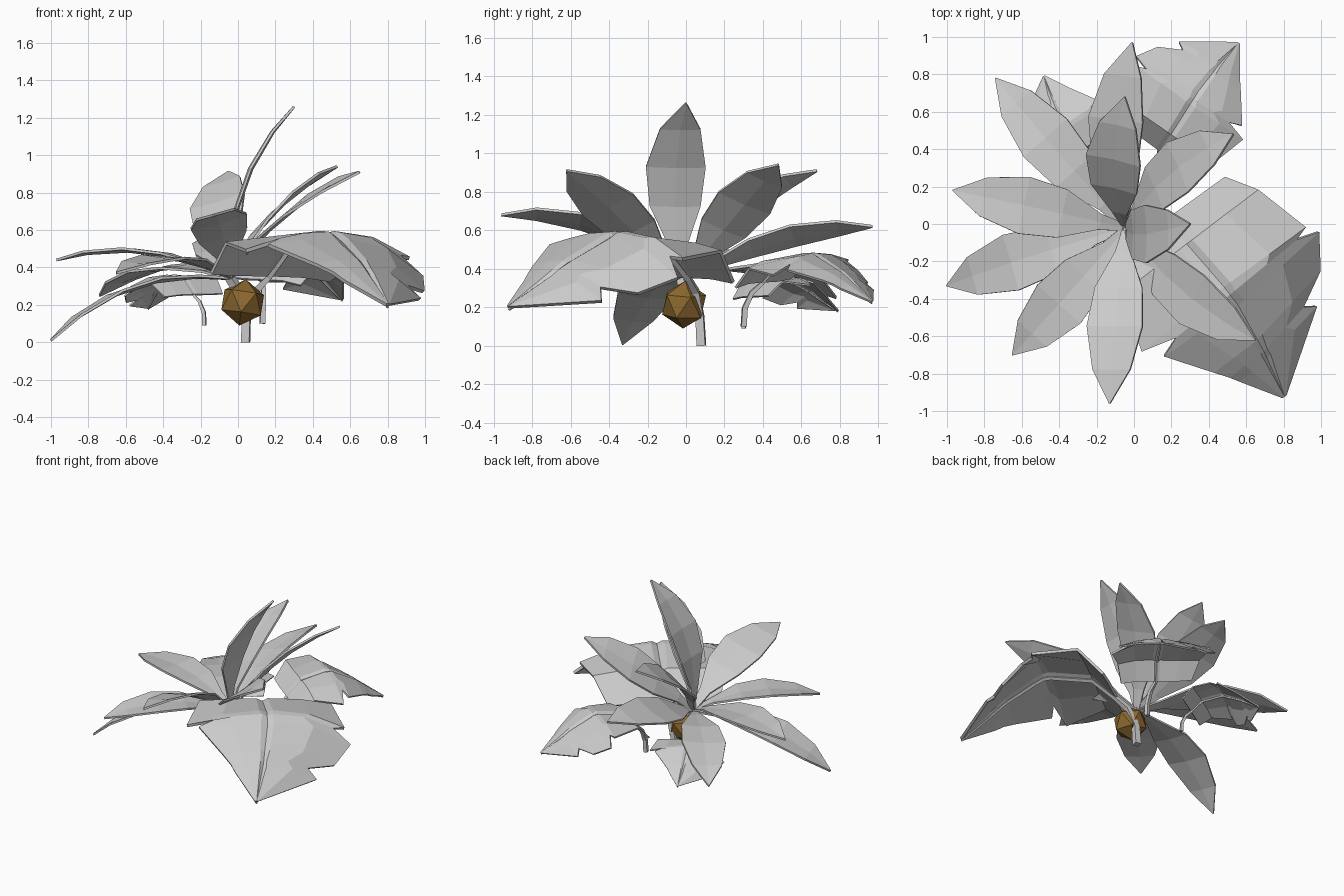
import bpy
from math import atan2, hypot
from mathutils import Vector, Matrix

cube = bpy.data.objects.get("Cube")
if cube:
    bpy.data.objects.remove(cube, do_unlink=True)


def material(name, rgb):
    m = bpy.data.materials.new(name)
    m.use_nodes = True
    m.diffuse_color = (*rgb, 1)
    m.node_tree.nodes["Principled BSDF"].inputs["Base Color"].default_value = (*rgb, 1)
    return m


GREY = material("pale grey", (0.6, 0.6, 0.6))
BROWN = material("seed brown", (0.26, 0.14, 0.027))


def sheet(name, rows, thickness):
    """Flat-shaded surface lofted through equal rows of points, given a thickness."""
    n = len(rows[0])
    verts = [p for row in rows for p in row]
    faces = [(i * n + j, i * n + j + 1, i * n + n + j + 1, i * n + n + j)
             for i in range(len(rows) - 1) for j in range(n - 1)]
    mesh = bpy.data.meshes.new(name)
    mesh.from_pydata(verts, [], faces)
    mesh.materials.append(GREY)
    obj = bpy.data.objects.new(name, mesh)
    bpy.context.collection.objects.link(obj)
    mod = obj.modifiers.new("thickness", "SOLIDIFY")
    mod.thickness = thickness
    mod.offset = 0
    return obj


def rod(name, points, radii):
    """Tapered four-sided rod along a path."""
    curve = bpy.data.curves.new(name, "CURVE")
    curve.dimensions = "3D"
    curve.bevel_depth = 1
    curve.bevel_resolution = 0
    curve.use_fill_caps = True
    spline = curve.splines.new("POLY")
    spline.use_smooth = False
    spline.points.add(len(points) - 1)
    for sp, p, r in zip(spline.points, points, radii):
        sp.co = (*p, 1)
        sp.radius = r
    curve.materials.append(GREY)
    obj = bpy.data.objects.new(name, curve)
    bpy.context.collection.objects.link(obj)
    return obj


# Petals arch from the centre to a tip, as (tip, bulge, sideways sway, lean toward -x)
CENTRE = Vector((-0.04, -0.02, 0.34))
PETALS = [
    ((0.30, 0.00, 1.26), 0.10, -0.045, 0.5),
    ((0.53, 0.48, 0.94), 0.07, 0.03, 1.0),
    ((0.65, -0.62, 0.91), 0.07, -0.03, 0.85),
    ((-0.05, 0.68, 0.91), 0.10, 0.03, 0.3),
    ((-0.01, 0.97, 0.62), 0.08, 0.05, 0.35),
    ((-0.13, -0.96, 0.68), 0.10, 0.02, 0.28),
    ((-0.65, -0.70, 0.37), 0.09, 0, -0.05),
    ((-1.00, -0.33, 0.01), 0.12, 0, 0.35),
    ((-0.97, 0.18, 0.44), 0.09, 0, -0.1),
    ((-0.74, 0.78, 0.25), 0.10, 0, 0.13),
]
PETAL_OUTLINE = [(0, 0.12), (0.16, 0.28), (0.38, 0.85), (0.6, 1), (0.83, 0.68), (1, 0.02)]


def petal(index, tip, bulge, sway, lean):
    chord = Vector(tip) - CENTRE
    side = Vector((-lean, 0, 1)).cross(chord).normalized()
    normal = chord.cross(side).normalized()
    rows = []
    for t, w in PETAL_OUTLINE:
        mid = CENTRE + chord * t + (normal * bulge + side * sway) * 4 * t * (1 - t)
        rows.append([mid + side * 0.155 * w * k + normal * 0.012 * w * abs(k)
                     for k in (-1, 0, 1)])
    sheet(f"petal_{index}", rows, 0.014)


for i, shape in enumerate(PETALS):
    petal(i + 1, *shape)

# Leaves: each row gives right margin, midrib and left margin as (along, across, height)
LEAF_ROWS = [
    ((0.13, -0.33, 0.37), (0.13, 0.06, 0.36), (0.14, 0.46, 0.33)),
    ((0.3, -0.36, 0.53), (0.3, 0.08, 0.54), (0.3, 0.56, 0.49)),
    ((0.61, -0.46, 0.49), (0.6, 0.1, 0.59), (0.61, 0.64, 0.45)),
    ((0.66, -0.27, 0.55), (0.65, 0.1, 0.585), (0.63, 0.56, 0.46)),
    ((0.7, -0.38, 0.52), (0.72, 0.1, 0.55), (0.67, 0.68, 0.35)),
    ((0.93, -0.22, 0.41), (0.93, 0.07, 0.44), (0.84, 0.56, 0.27)),
    ((1, -0.17, 0.37), (1, 0.06, 0.39), (0.94, 0.37, 0.3)),
    ((1.05, -0.14, 0.33), (1.04, 0.05, 0.36), (0.98, 0.43, 0.23)),
    ((1.26, -0.01, 0.2), (1.26, 0, 0.2), (1.26, 0.01, 0.2)),
]


def toward(mid, edge, reach, fall):
    """Point between rib and margin; a small fall curves the blade down outward."""
    p = mid.lerp(edge, reach)
    p.z = mid.z + (edge.z - mid.z) * fall
    return p


def leaf(name, base, tip, roll):
    dx, dy = tip[0] - base[0], tip[1] - base[1]
    place = (Matrix.Translation(base) @ Matrix.Rotation(atan2(dy, dx), 4, "Z")
             @ Matrix.Scale(hypot(dx, dy) / 1.26, 4))
    blade_roll = (Matrix.Translation((0, 0, 0.5)) @ Matrix.Rotation(roll, 4, "X")
                  @ Matrix.Translation((0, 0, -0.5)))
    rows, rib = [], []
    for row in LEAF_ROWS:
        right, mid, left = (blade_roll @ Vector(p) for p in row)
        groove = mid - Vector((0, 0, 0.02 if 0.2 < mid.x < 1.2 else 0))
        rows.append([right, toward(mid, right, 0.55, 0.25), toward(mid, right, 0.1, 0.02),
                     groove,
                     toward(mid, left, 0.08, 0.02), toward(mid, left, 0.55, 0.25), left])
        rib.append(groove - Vector((0, 0, 0.012)))
    blade = sheet(name + "_blade", rows, 0.02)
    # Stalk rising from below and running on as the midrib
    path = [(0, 0, 0), (0.01, 0, 0.15), (0.06, 0.03, 0.28)] + rib
    radii = [0.032, 0.03, 0.026] + [0.02 - 0.0015 * i for i in range(len(rib))]
    stalk = rod(name + "_stalk", path, radii)
    blade.matrix_world = place
    stalk.matrix_world = place


leaf("large_leaf", (0.04, 0.08, 0.0), (0.80, -0.92), 0)
leaf("medium_leaf", (0.13, 0.30, 0.10), (0.58, 0.95), 0.15)
leaf("small_leaf", (-0.18, 0.30, 0.09), (-0.48, 0.79), 0)

# Faceted seed core hanging under the petals
bpy.ops.mesh.primitive_ico_sphere_add(subdivisions=1, radius=0.125,
                                      location=(0.025, -0.01, 0.213),
                                      rotation=(0, 0.15, 0.3))
core = bpy.context.object
core.name = "seed_core"
core.data.materials.append(BROWN)

# Short neck joining core and petals
rod("flower_neck", [(0.0, -0.01, 0.28), CENTRE, (-0.05, -0.03, 0.42)], [0.03, 0.03, 0.012])
